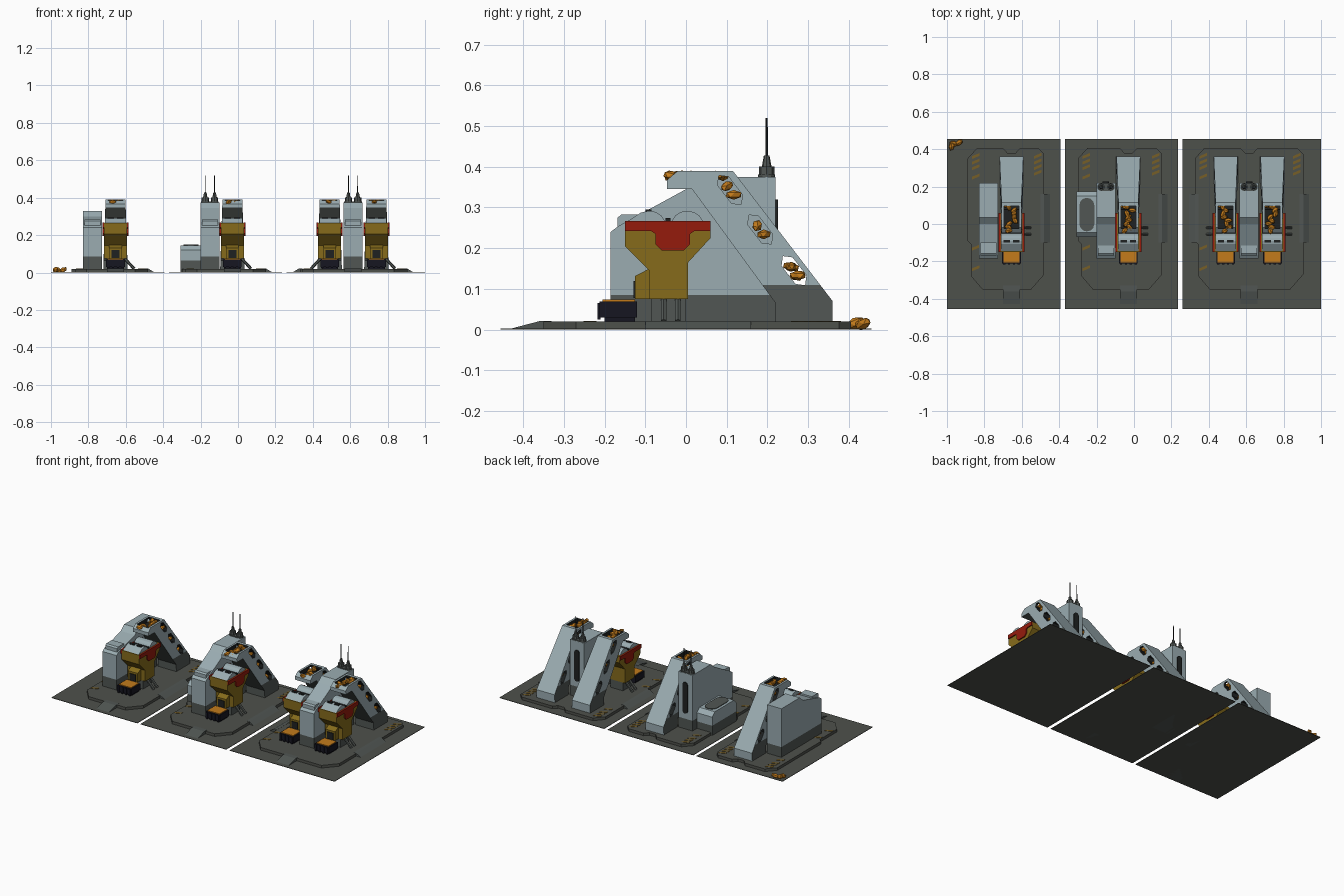
import bpy, bmesh, math, random
from mathutils import Vector, Matrix

random.seed(4)
if "Cube" in bpy.data.objects:
    bpy.data.objects.remove(bpy.data.objects["Cube"])


def material(name, srgb):
    m = bpy.data.materials.new(name)
    m.use_nodes = True
    col = [c ** 2.2 for c in srgb] + [1]
    m.diffuse_color = col
    m.node_tree.nodes["Principled BSDF"].inputs["Base Color"].default_value = col
    return m


GROUND = material("concrete grey", (.31, .32, .30))
LIGHT = material("pale blue grey", (.60, .67, .69))
DARK = material("grimy dark grey", (.32, .34, .33))
BLACK = material("shadow black", (.14, .15, .15))
YELLOW = material("mustard", (.52, .42, .13))
RED = material("brick red", (.58, .13, .08))
ORE = material("orange ore", (.76, .48, .13))
NAVY = material("dark navy", (.11, .11, .15))
STRIPE = material("worn yellow", (.46, .37, .17))


def finish(name, bm, mats):
    bmesh.ops.recalc_face_normals(bm, faces=bm.faces)
    me = bpy.data.meshes.new(name)
    bm.to_mesh(me)
    bm.free()
    for m in mats:
        me.materials.append(m)
    ob = bpy.data.objects.new(name, me)
    bpy.context.collection.objects.link(ob)
    return ob


def prism(pts, axis, lo, hi):
    """Extrude a profile along an axis: X takes (y, z), Y takes (x, z), Z takes (x, y)."""
    bm = bmesh.new()
    place = {"X": lambda p, t: (t, p[0], p[1]),
             "Y": lambda p, t: (p[0], t, p[1]),
             "Z": lambda p, t: (p[0], p[1], t)}[axis]
    a, b = ([bm.verts.new(place(p, t)) for p in pts] for t in (lo, hi))
    bm.faces.new(a)
    bm.faces.new(b)
    n = len(pts)
    for i in range(n):
        bm.faces.new((a[i], a[(i + 1) % n], b[(i + 1) % n], b[i]))
    bmesh.ops.recalc_face_normals(bm, faces=bm.faces)
    return bm


def part(name, pts, axis, lo, hi, mat):
    return finish(name, prism(pts, axis, lo, hi), [mat])


def rect(a0, a1, b0, b1):
    return [(a0, b0), (a1, b0), (a1, b1), (a0, b1)]


def box(name, x, y, z, mat):
    return part(name, rect(*x, *y), "Z", *z, mat)


def oval(cx, cy, w, h, n=6):
    """Stadium outline standing along its second axis."""
    r = w / 2
    return [(cx + r * math.cos(t), cy + s * (h / 2 - r) + r * math.sin(t))
            for s, base in ((1, 0), (-1, math.pi))
            for t in [base + math.pi * i / n for i in range(n + 1)]]


def grime(bm, height, rule=lambda f: True):
    """Split at a height and give the lower faces the second colour."""
    bmesh.ops.bisect_plane(bm, geom=bm.verts[:] + bm.edges[:] + bm.faces[:],
                           plane_co=(0, 0, height), plane_no=(0, 0, 1))
    for f in bm.faces:
        if f.calc_center_median().z < height and rule(f):
            f.material_index = 1


def tube(name, a, b, r0, r1, mat, sides=8):
    a, b = Vector(a), Vector(b)
    d = b - a
    bm = bmesh.new()
    bmesh.ops.create_cone(bm, cap_ends=True, segments=sides, radius1=r0, radius2=r1, depth=d.length,
                          matrix=Matrix.Translation((a + b) / 2) @ d.to_track_quat("Z", "Y").to_matrix().to_4x4())
    return finish(name, bm, [mat])


def rocks(name, spots, size):
    bm = bmesh.new()
    for p in spots:
        turn = Matrix.Rotation(random.uniform(0, 6), 4, "Z") @ Matrix.Rotation(random.uniform(-.5, .5), 4, "X")
        m = Matrix.Translation(p) @ turn @ Matrix.Diagonal((size * .6, size, size * .55, 1))
        bmesh.ops.create_icosphere(bm, subdivisions=1, radius=1, matrix=m)
    return finish(name, bm, [ORE])


def cut(ob, cutters):
    for c in cutters:
        mod = ob.modifiers.new("cut", "BOOLEAN")
        mod.operation, mod.object, mod.solver = "DIFFERENCE", c, "EXACT"
        mod.material_mode = "TRANSFER"
    bpy.context.view_layer.update()
    me = bpy.data.meshes.new_from_object(ob.evaluated_get(bpy.context.evaluated_depsgraph_get()))
    ob.modifiers.clear()
    ob.data = me
    for c in cutters:
        bpy.data.objects.remove(c)


WINDOWS = [(.108, .343), (.182, .246), (.265, .145)]


def conveyor(x):
    # Sloping elevator housing with an open head
    bm = prism([(.36, .02), (.36, .07), (.115, .39), (-.02, .39), (-.047, .367), (-.047, .345),
                (.015, .345), (.22, .065), (.22, .02)], "X", -1, 1)
    for v in bm.verts:
        v.co.x = x + v.co.x * (.066 - .033 * v.co.z)
    grime(bm, .11, lambda f: abs(f.normal.x) > .5 or f.normal.y < -.3)
    for f in bm.faces:
        if f.normal.z < -.3:
            f.material_index = 1
    body = finish("conveyor_housing", bm, [LIGHT, DARK])
    d = Vector((.608, -.794))
    n = Vector((.794, .608))
    cutters = [part("trough_cutter", rect(-.025, .095, .362, .5), "X", x - .04, x + .04, BLACK)]
    for c in WINDOWS:
        hexa = [Vector(c) + d * u + n * w for u, w in
                ((-.045, 0), (-.028, .017), (.028, .017), (.045, 0), (.028, -.017), (-.028, -.017))]
        cutters.append(part("window_cutter", hexa, "X", x - .2, x + .2, BLACK))
    cut(body, cutters)
    rocks("conveyor_ore", [(x + sx * .035, y + d.x * u, z + d.y * u)
                           for y, z in WINDOWS for sx, u in ((-1, -.012), (1, .015))], .022)
    rocks("head_ore", [(x + random.uniform(-.022, .022), -.035 + i * .018, .377) for i in range(8)], .023)


def hopper(x, sides):
    # Funnel body with rounded lids
    part("hopper_body", [(-.15, .265), (-.15, .205), (-.09, .145), (-.09, .075), (.005, .075),
                         (.005, .165), (.06, .225), (.06, .265)], "X", x - .062, x + .062, YELLOW)
    for y in (-.09, .003):
        tube("hopper_lid", (x - .055, y, .25), (x + .055, y, .25), .042, .042, LIGHT, 16)
    part("lid_plate", [(-.145, .265), (-.11, .288), (-.1, .266)], "X", x - .055, x + .055, LIGHT)
    for i in (-1, 1):
        box("lid_slot", (x + i * .025 - .017, x + i * .025 + .017), (-.1, -.085), (.288, .295), BLACK)
    box("lid_gap", (x - .055, x + .055), (-.05, -.038), (.262, .274), BLACK)
    # Red collar on both cheeks
    for s in (-1, 1):
        a, b = sorted((x + s * .06, x + s * .069))
        part("red_collar", [(-.15, .267), (-.15, .242), (-.085, .242), (-.075, .235), (-.075, .21), (-.06, .195),
                            (-.005, .195), (.01, .21), (.01, .235), (.02, .242), (.06, .242), (.06, .267)],
             "X", a, b, RED)
    # Chute, ore tray, base and splayed legs
    part("chute", [(-.08, .155), (-.125, .132), (-.125, .075), (-.08, .075)], "X", x - .034, x + .034, YELLOW)
    box("chute_opening", (x - .022, x + .022), (-.129, -.12), (.078, .12), BLACK)
    box("hopper_base", (x - .045, x + .045), (-.085, 0), (.02, .076), DARK)
    box("ore_tray", (x - .05, x + .05), (-.212, -.12), (.03, .069), NAVY)
    box("tray_foot", (x - .042, x + .042), (-.2, -.125), (.02, .031), NAVY)
    for i in range(4):
        px = x - .039 + i * .026
        box("tray_rib", (px - .006, px + .006), (-.217, -.21), (.025, .066), NAVY)
    box("tray_ore", (x - .043, x + .043), (-.205, -.125), (.068, .074), ORE)
    for s in sides:
        for y in (-.055, -.02):
            tube("splayed_leg", (x + s * .04, y, .085), (x + s * .1, y, .02), .008, .008, DARK, 6)


def tower(x, top, antennas):
    # Tall block with a sloping nose and grimy foot
    bm = prism([(-.185, .02), (-.185, .24), (-.165, .255), (0, top - .03), (.035, top), (.22, top), (.22, .02)],
               "X", x - .05, x + .05)
    grime(bm, .085)
    finish("tower_block", bm, [LIGHT, DARK])
    part("tower_cap", [(-.168, .2), (-.168, .275), (-.158, .283), (-.1, .283), (-.1, .2)],
         "X", x - .042, x + .042, LIGHT)
    if not antennas:
        return
    part("back_vent", oval(x, .22, .035, .2), "Y", .219, .226, BLACK)
    part("antenna_plate", [(q, p) for p, q in oval(.198, x, .042, .098)][::-1] and
         [(x + b - .198, .198 + a - x) for a, b in oval(x, .198, .042, .094)], "Z", top, top + .006, DARK)
    for s in (-1, 1):
        ax = x + s * .025
        tube("antenna_base", (ax, .198, top), (ax, .198, top + .025), .019, .019, DARK)
        tube("antenna_collar", (ax, .198, top + .025), (ax, .198, top + .052), .012, .007, DARK)
        tube("antenna_rod", (ax, .198, top + .05), (ax, .198, .52), .003, .0025, BLACK, 6)


def pad(x, lo, hi, ramps):
    # Raised platform with clipped corners, front tongue and side ramps
    part("platform", [(lo + .05, .405), (x - .045, .405), (x - .022, .38), (x + .022, .38), (x + .045, .405),
                      (hi - .03, .405), (hi, .375), (hi, -.27), (hi - .07, -.35), (lo + .08, -.35),
                      (lo + .02, -.28), (lo + .02, -.11), (lo, -.09), (lo, .35)], "Z", 0, .02, GROUND)
    part("front_ramp", [(-.33, 0), (-.33, .021), (-.36, .021), (-.44, 0)], "X", x - .045, x + .045, DARK)
    for s, e in ramps:
        part("side_ramp", [(e - s * .02, 0), (e - s * .02, .021), (e, .021), (e + s * .035, 0)],
             "Y", -.1, .16, DARK)
    # Worn hazard dashes
    for cx, ys in ((lo + .045, (.36, .33, .3, .25, -.13, -.24)), (hi - .035, (.36, .33, .3, .27))):
        for y in ys:
            part("hazard_dash", [(cx - .02, y - .012), (cx + .02, y + .005), (cx + .02, y + .02), (cx - .02, y + .003)],
                 "Z", .019, .022, STRIPE)


# Ground tiles
for lo, hi in ((-1, -.393), (-.37, .235), (.26, 1)):
    box("ground_tile", (lo, hi), (-.455, .455), (0, .003), GROUND)

# Three stations
pad(-.655, -.89, -.48, [(1, -.48)])
pad(-.03, -.3, .15, [(1, .15)])
pad(.615, .325, .905, [(-1, .325), (1, .905)])
for x, sides in ((-.655, [1]), (-.03, [1]), (.49, [-1]), (.74, [1])):
    conveyor(x)
    hopper(x, sides)
tower(-.778, .33, False)
tower(-.15, .375, True)
tower(.615, .375, True)

# Low annex beside the middle station
bm = prism([(-.07, 0), (-.07, .12), (-.045, .145), (.15, .145), (.175, .12), (.175, 0)], "X", -.308, -.195)
grime(bm, .065)
finish("annex", bm, [LIGHT, DARK])
part("annex_hatch", oval(-.252, .05, .08, .18), "Z", .144, .149, DARK)

# Loose ore on the corner
rocks("loose_ore", [(-.975, .415, .016), (-.965, .43, .014), (-.935, .435, .014)], .026)
